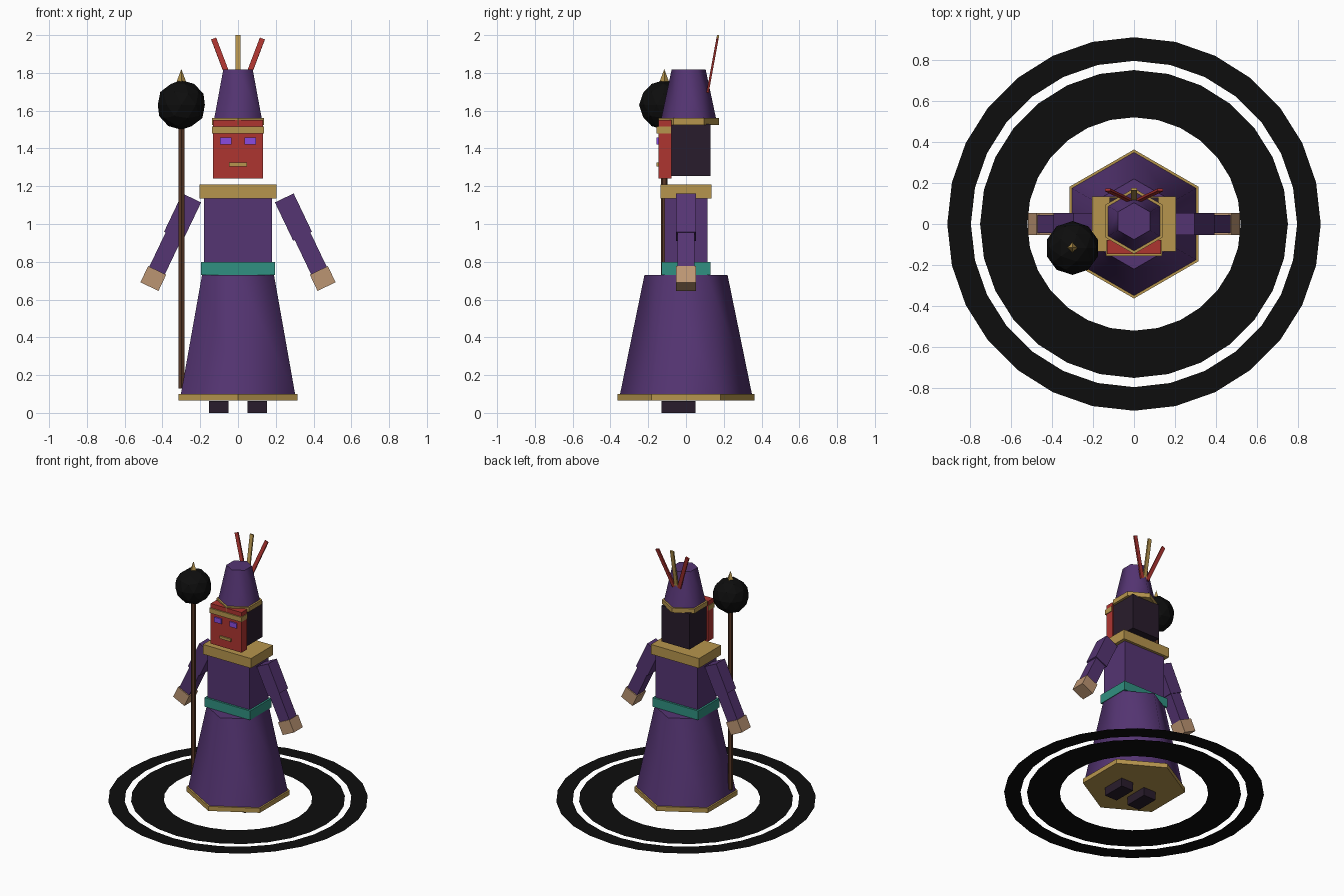
import bpy, bmesh
from math import radians, sin, cos, pi
from mathutils import Vector, Matrix

if "Cube" in bpy.data.objects:
    bpy.data.objects.remove(bpy.data.objects["Cube"])

COLOURS = {
    "purple": (0.09, 0.035, 0.17), "red": (0.42, 0.035, 0.03),
    "gold": (0.47, 0.30, 0.075), "teal": (0.03, 0.28, 0.22),
    "dark": (0.022, 0.012, 0.025), "black": (0.004, 0.004, 0.004),
    "skin": (0.50, 0.30, 0.17), "brown": (0.10, 0.04, 0.02),
    "violet": (0.25, 0.07, 0.75),
}
MATS = {}
for key, rgb in COLOURS.items():
    MATS[key] = bpy.data.materials.new(key)
    MATS[key].diffuse_color = (*rgb, 1)


def finish(name, bm, colour):
    mesh = bpy.data.meshes.new(name)
    bm.to_mesh(mesh)
    bm.free()
    mesh.materials.append(MATS[colour])
    obj = bpy.data.objects.new(name, mesh)
    bpy.context.collection.objects.link(obj)
    return obj


def block(name, colour, centre, size, rot=Matrix()):
    bm = bmesh.new()
    bmesh.ops.create_cube(bm, size=1, matrix=Matrix.Translation(centre) @ rot
                          @ Matrix.Diagonal((*size, 1)))
    return finish(name, bm, colour)


def box(name, colour, x, y, z):
    """Axis-aligned box from (min, max) ranges."""
    return block(name, colour, [(a + b) / 2 for a, b in (x, y, z)],
                 [b - a for a, b in (x, y, z)])


def cone(name, colour, sides, r1, r2, x, y, z0, z1, smooth=False):
    bm = bmesh.new()
    bmesh.ops.create_cone(bm, cap_ends=True, segments=sides, radius1=r1, radius2=r2,
                          depth=z1 - z0, matrix=Matrix.Translation((x, y, (z0 + z1) / 2)))
    obj = finish(name, bm, colour)
    if smooth:
        bpy.ops.object.select_all(action='DESELECT')
        obj.select_set(True)
        bpy.context.view_layer.objects.active = obj
        bpy.ops.object.shade_smooth_by_angle(angle=radians(65))
    return obj


def ring(name, inner, outer, sides, z=0.02):
    bm = bmesh.new()
    loops = [[bm.verts.new((r * sin(2 * pi * i / sides), r * cos(2 * pi * i / sides), z))
              for i in range(sides)] for r in (inner, outer)]
    for i in range(sides):
        j = (i + 1) % sides
        bm.faces.new((loops[0][i], loops[1][i], loops[1][j], loops[0][j]))
    bmesh.ops.recalc_face_normals(bm, faces=bm.faces)
    for f in bm.faces:
        if f.normal.z < 0:
            f.normal_flip()
    return finish(name, bm, "black")


# Flat ground rings
ring("outer_ring", 0.795, 0.91, 28)
ring("inner_ring", 0.52, 0.75, 28)

# Robe, hem and torso
cone("skirt", "purple", 6, 0.35, 0.22, 0, 0, 0.095, 0.73, True)
cone("hem", "gold", 6, 0.363, 0.363, 0, 0, 0.065, 0.10)
box("torso", "purple", (-0.18, 0.18), (-0.115, 0.115), (0.72, 1.14))
box("belt", "teal", (-0.195, 0.195), (-0.13, 0.13), (0.73, 0.80))
box("collar", "gold", (-0.205, 0.205), (-0.135, 0.135), (1.135, 1.21))

# Feet and arms on both sides
for s, side in ((-1, "left"), (1, "right")):
    block(side + "_foot", "dark", (s * 0.102, -0.04, 0.032), (0.105, 0.18, 0.064))
    rot = Matrix.Rotation(radians(-25.5 * s), 4, 'Y')
    shoulder = Vector((s * 0.245, 0, 1.138))
    for part, colour, a, b, w, d in (("upper_arm", "purple", 0, 0.225, 0.11, 0.105),
                                     ("forearm", "purple", 0.2, 0.43, 0.092, 0.09),
                                     ("hand", "skin", 0.425, 0.52, 0.106, 0.108)):
        centre = shoulder + rot @ Vector((0, 0, -(a + b) / 2))
        block(f"{side}_{part}", colour, centre, (w, d, b - a), rot)

# Head and mask
box("head", "dark", (-0.12, 0.12), (-0.08, 0.13), (1.255, 1.53))
box("mask", "red", (-0.132, 0.132), (-0.145, -0.078), (1.24, 1.55))
box("mask_band", "gold", (-0.137, 0.137), (-0.155, -0.08), (1.48, 1.517))
box("mouth", "gold", (-0.047, 0.047), (-0.156, -0.14), (1.305, 1.325))
for s, side in ((-1, "left"), (1, "right")):
    box(side + "_eye", "violet", sorted((s * 0.035, s * 0.095)), (-0.156, -0.14), (1.42, 1.458))

# Hat with feathers behind it
cone("hat_brim", "gold", 6, 0.16, 0.16, 0, 0.014, 1.525, 1.56)
cone("hat", "purple", 6, 0.146, 0.09, 0, 0.014, 1.555, 1.818, True)
lean = Matrix.Rotation(radians(-10.4), 4, 'X')
for s, name, colour in ((-1, "left_feather", "red"), (0, "middle_feather", "gold"),
                        (1, "right_feather", "red")):
    rot = lean @ Matrix.Rotation(radians(20.5 * s), 4, 'Y')
    centre = Vector((s * 0.022, 0.115, 1.70)) + rot @ Vector((0, 0, 0.1525))
    block(name, colour, centre, (0.028, 0.012, 0.305), rot)

# Staff with orb and spike
cone("staff", "brown", 6, 0.018, 0.018, -0.30, -0.115, 0.13, 1.54)
bm = bmesh.new()
bmesh.ops.create_icosphere(bm, subdivisions=2, radius=0.131,
                           matrix=Matrix.Translation((-0.30, -0.117, 1.63)))
finish("staff_orb", bm, "black")
cone("staff_spike", "gold", 4, 0.03, 0, -0.30, -0.115, 1.74, 1.82)

for m in bpy.data.materials:
    if m.users and not m.is_grease_pencil:
        m.use_nodes = True
        m.node_tree.nodes["Principled BSDF"].inputs["Base Color"].default_value = m.diffuse_color
